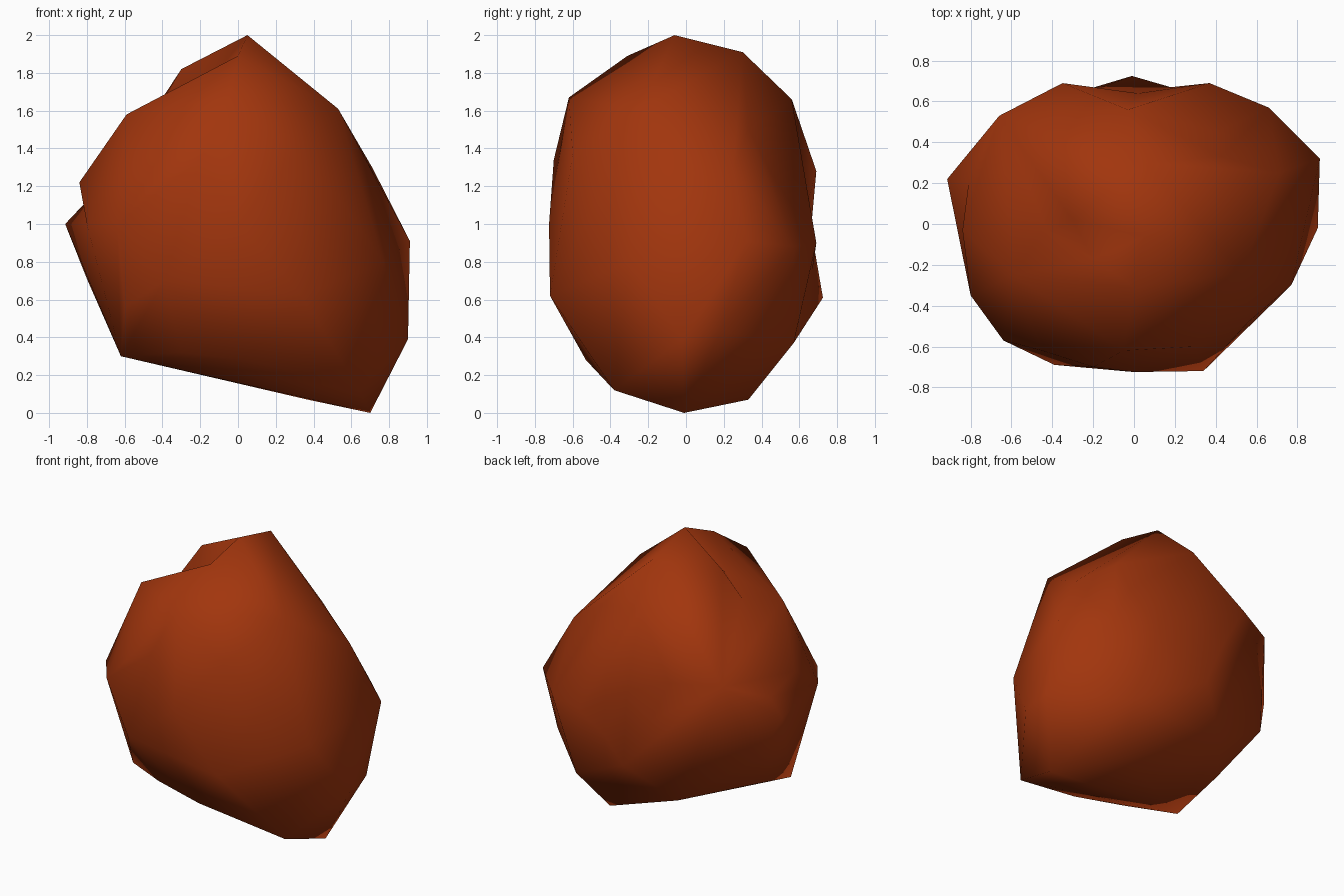
import bpy, bmesh
from mathutils import Vector

# Corner points of the rock, from the top down
CORNERS = [
    # peak and shoulders
    (0.05, -0.06, 2.00), (0.05, 0.30, 1.91), (0.00, -0.31, 1.89),
    (-0.30, 0.02, 1.82), (-0.05, -0.62, 1.67), (-0.03, 0.56, 1.66),
    (0.53, -0.24, 1.61), (-0.59, -0.25, 1.58), (0.43, 0.33, 1.50),
    # upper belt
    (0.30, -0.60, 1.37), (-0.20, -0.70, 1.34), (0.71, 0.25, 1.30),
    (-0.35, 0.69, 1.28), (-0.66, 0.53, 1.27), (-0.84, -0.03, 1.22),
    (-0.45, -0.62, 1.20), (0.56, -0.48, 1.10),
    # widest belt
    (-0.915, 0.22, 1.00), (-0.64, -0.57, 1.00), (-0.80, -0.35, 1.00),
    (0.00, -0.725, 1.00), (0.91, 0.32, 0.91), (0.37, 0.69, 0.90),
    (0.66, 0.57, 0.88), (0.77, -0.30, 0.80), (-0.80, 0.32, 0.71),
    # lower belt
    (-0.39, -0.69, 0.70), (0.34, -0.72, 0.62), (-0.01, 0.725, 0.61),
    (-0.60, -0.43, 0.56), (0.89, 0.18, 0.43), (0.90, -0.02, 0.39),
    # underside and foot
    (-0.62, 0.09, 0.40), (0.47, 0.57, 0.37), (-0.30, 0.52, 0.36),
    (-0.30, -0.47, 0.32), (-0.62, -0.30, 0.30), (0.06, -0.53, 0.28),
    (-0.27, -0.20, 0.23), (0.64, -0.38, 0.12), (0.37, 0.33, 0.07),
    (0.70, -0.01, 0.00)]

# Hollows pressed in: notch beside the peak, back, left side, upper right
DENTS = [(-0.20, -0.17, 1.70), (-0.42, -0.04, 1.62),
         (0.02, 0.64, 1.10), (-0.18, 0.66, 0.95), (0.18, 0.67, 0.76),
         (-0.81, 0.20, 1.11), (0.41, 0.45, 1.27)]

# Wrap the corners in a faceted skin
bm = bmesh.new()
for p in CORNERS:
    bm.verts.new(p)
bmesh.ops.convex_hull(bm, input=bm.verts[:])
bmesh.ops.delete(bm, geom=[v for v in bm.verts if not v.link_faces], context='VERTS')
bmesh.ops.triangulate(bm, faces=bm.faces[:])

# Press each dent in at the middle of the nearest edge
for dent in DENTS:
    target = Vector(dent)
    edge = min(bm.edges, key=lambda e: ((e.verts[0].co + e.verts[1].co) / 2 - target).length)
    made = bmesh.ops.bisect_edges(bm, edges=[edge], cuts=1)
    for v in [g for g in made["geom_split"] if isinstance(g, bmesh.types.BMVert)]:
        v.co = target
        near = {w for e in v.link_edges for w in e.verts}
        for f in [f for f in v.link_faces if len(f.verts) == 4]:
            far = next(w for w in f.verts if w not in near)
            bmesh.utils.face_split(f, v, far)

bmesh.ops.recalc_face_normals(bm, faces=bm.faces)
for f in bm.faces:
    f.smooth = True

mesh = bpy.data.meshes.new("rock")
bm.to_mesh(mesh)
bm.free()
rust = bpy.data.materials.new("rust_brown")
rust.diffuse_color = (0.36, 0.036, 0.004, 1)
mesh.materials.append(rust)
rock = bpy.data.objects.new("rock", mesh)
bpy.context.collection.objects.link(rock)
